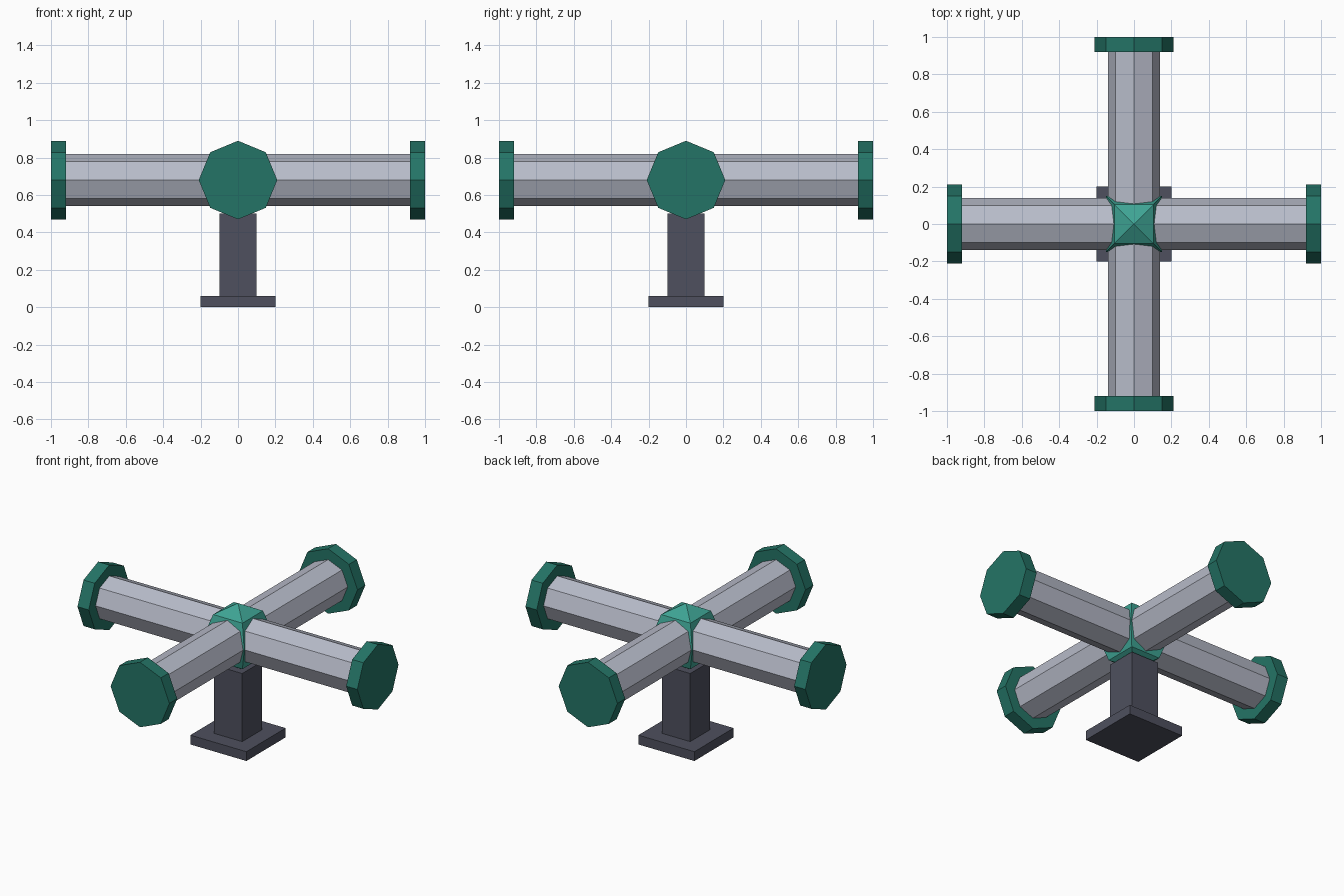
import bpy, math
from mathutils import Matrix

if "Cube" in bpy.data.objects:
    bpy.data.objects.remove(bpy.data.objects["Cube"])

HUB_Z = 0.68


def material(name, rgb):
    # 8-bit sRGB to linear
    m = bpy.data.materials.new(name)
    lin = [(c / 255 / 12.92) if c < 10 else ((c / 255 + 0.055) / 1.055) ** 2.4 for c in rgb]
    m.diffuse_color = (*lin, 1)
    m.use_nodes = True
    m.node_tree.nodes["Principled BSDF"].inputs["Base Color"].default_value = m.diffuse_color
    return m


STEEL = material("steel grey", (184, 188, 202))
TEAL = material("bright teal", (62, 164, 148))
DARK_TEAL = material("dark teal", (36, 116, 102))
SLATE = material("slate", (78, 80, 94))


def finish(name, mat):
    ob = bpy.context.object
    ob.name = name
    ob.data.materials.append(mat)
    return ob


def box(name, size, z0, z1, mat):
    bpy.ops.mesh.primitive_cube_add(size=1, location=(0, 0, (z0 + z1) / 2))
    ob = finish(name, mat)
    ob.data.transform(Matrix.Diagonal((size, size, z1 - z0, 1)))


def octagon_bar(name, radius, start, end, angle, mat):
    # octagonal prism lying along the direction 'angle', corner pointing up
    bpy.ops.mesh.primitive_cylinder_add(vertices=8, radius=radius, depth=end - start)
    ob = finish(name, mat)
    ob.data.transform(Matrix.Translation((0, 0, HUB_Z))
                      @ Matrix.Rotation(angle, 4, 'Z')
                      @ Matrix.Translation(((start + end) / 2, 0, 0))
                      @ Matrix.Rotation(math.pi / 2, 4, 'Y'))


# stand
box("base_plate", 0.4, 0, 0.06, SLATE)
box("post", 0.2, 0.06, 0.5, SLATE)

# faceted hub where the pipes meet
bpy.ops.mesh.primitive_uv_sphere_add(segments=4, ring_count=4, radius=0.21)
hub = finish("hub", TEAL)
hub.data.transform(Matrix.Translation((0, 0, HUB_Z)) @ Matrix.Rotation(math.pi / 4, 4, 'Z'))

# four pipes with end flanges
for i, side in enumerate(("right", "back", "left", "front")):
    a = i * math.pi / 2
    octagon_bar(side + "_pipe", 0.14, 0, 0.95, a, STEEL)
    octagon_bar(side + "_flange", 0.21, 0.92, 1.0, a, DARK_TEAL)
